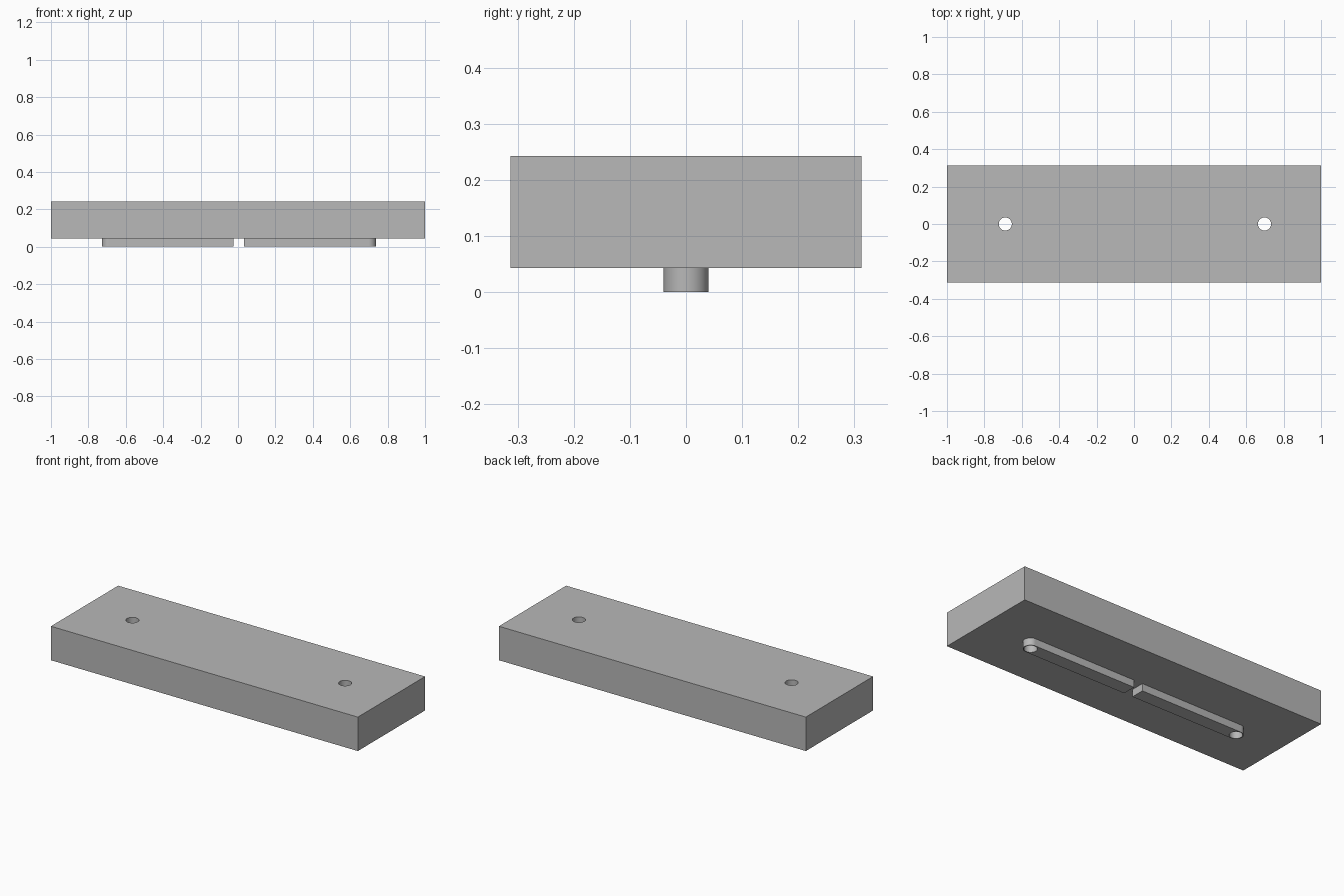
import bpy, bmesh, math

cube = bpy.data.objects.get("Cube")
if cube:
    bpy.data.objects.remove(cube, do_unlink=True)

BASE, TOP = 0.043, 0.243      # underside and top of the slab
OFFSET = 0.005                # sideways shift of the rails and holes
REACH = 0.693                 # hole distance from the rail centre
GAP, RAIL_R, HOLE_R = 0.028, 0.04, 0.035

grey = bpy.data.materials.new("plain grey")
grey.use_nodes = True
colour = (0.48, 0.48, 0.48, 1)
grey.diffuse_color = colour
grey.node_tree.nodes["Principled BSDF"].inputs["Base Color"].default_value = colour


def extrude(name, outline, z0, z1):
    """Prism from a counter-clockwise outline."""
    bm = bmesh.new()
    face = bm.faces.new([bm.verts.new((x, y, z0)) for x, y in outline])
    moved = bmesh.ops.extrude_face_region(bm, geom=[face])["geom"]
    verts = [v for v in moved if isinstance(v, bmesh.types.BMVert)]
    bmesh.ops.translate(bm, vec=(0, 0, z1 - z0), verts=verts)
    bmesh.ops.recalc_face_normals(bm, faces=bm.faces[:])
    mesh = bpy.data.meshes.new(name)
    bm.to_mesh(mesh)
    bm.free()
    mesh.materials.append(grey)
    obj = bpy.data.objects.new(name, mesh)
    bpy.context.collection.objects.link(obj)
    return obj


def arc(cx, r, start, end, steps):
    angles = [start + (end - start) * i / steps for i in range(steps + 1)]
    return [(cx + r * math.cos(a), r * math.sin(a)) for a in angles]


# Slab
slab = extrude("slab", [(-1, -0.313), (1, -0.313), (1, 0.313), (-1, 0.313)], BASE, TOP)

# Rails with a rounded outer end, and the drill for each hole
cuts = []
for side, label in ((1, "left"), (-1, "right")):
    hole_x = OFFSET + side * REACH
    inner_x = OFFSET + side * GAP
    turn = 0 if side > 0 else math.pi
    outline = arc(hole_x, RAIL_R, turn - math.pi / 2, turn + math.pi / 2, 24)
    outline += [(inner_x, side * RAIL_R), (inner_x, -side * RAIL_R)]
    rail = extrude(label + "_rail", outline, 0, BASE)
    drill = extrude(label + "_drill", arc(hole_x, HOLE_R, 0, 2 * math.pi, 48)[:-1], -0.1, TOP + 0.1)
    drill.hide_render = True
    cuts += [(rail, drill), (slab, drill)]

# Drill the through holes
for body, drill in cuts:
    mod = body.modifiers.new("hole", "BOOLEAN")
    mod.operation, mod.solver, mod.object = "DIFFERENCE", "EXACT", drill
    bpy.context.view_layer.objects.active = body
    bpy.ops.object.modifier_apply(modifier=mod.name)
for drill in {d for _, d in cuts}:
    bpy.data.objects.remove(drill, do_unlink=True)

# Smooth the round walls, keep the edges sharp
bpy.ops.object.select_all(action="DESELECT")
for body in {b for b, _ in cuts}:
    body.select_set(True)
bpy.context.view_layer.objects.active = slab
bpy.ops.object.shade_smooth_by_angle(angle=math.radians(30))
